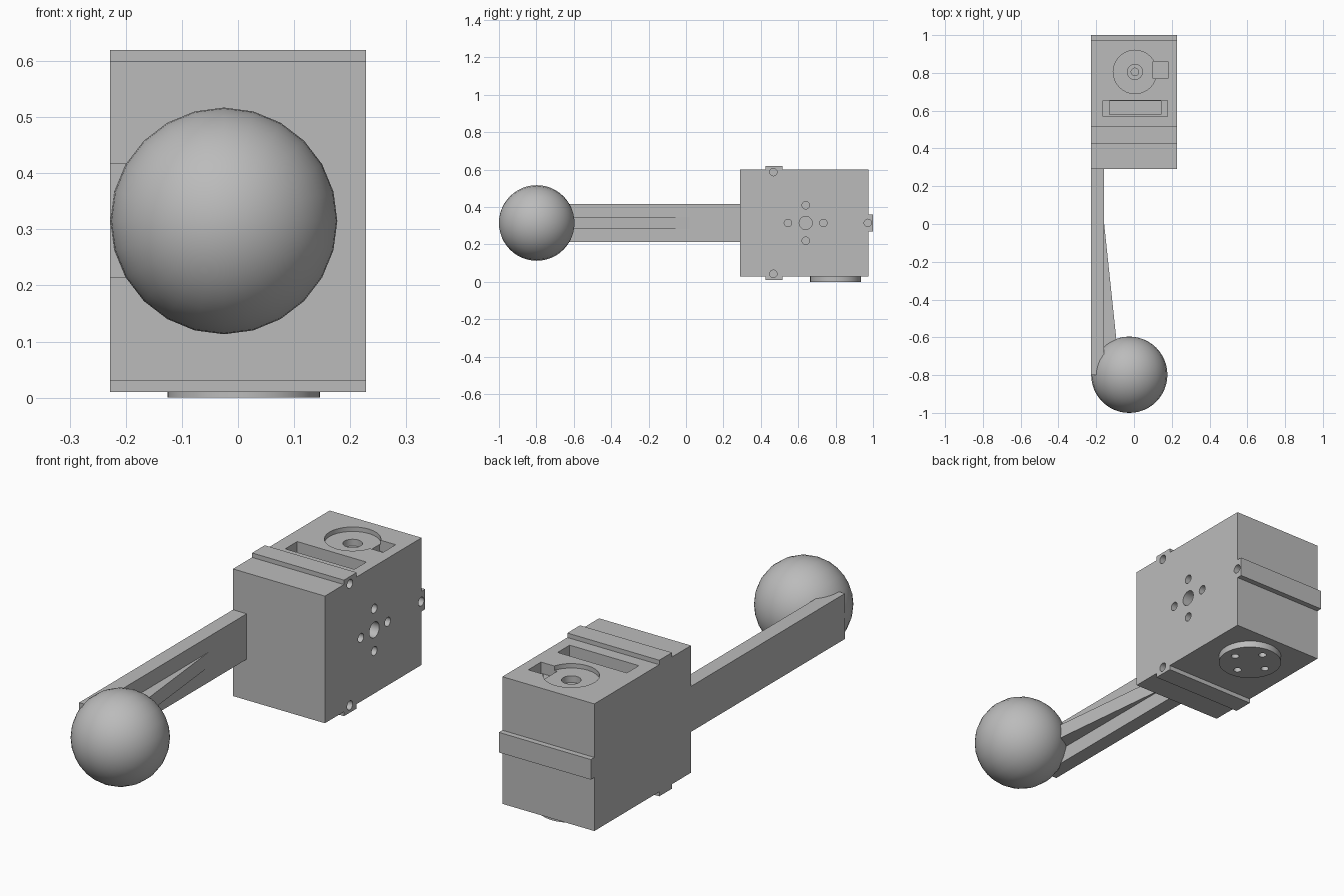
import bpy, bmesh, math
from mathutils import Matrix

old = bpy.data.objects.get("Cube")
if old:
    bpy.data.objects.remove(old, do_unlink=True)

grey = bpy.data.materials.new("plain grey")
grey.use_nodes = True
colour = (0.5, 0.5, 0.5, 1)
grey.diffuse_color = colour
grey.node_tree.nodes["Principled BSDF"].inputs["Base Color"].default_value = colour


def finish(name, bm):
    bmesh.ops.recalc_face_normals(bm, faces=bm.faces)
    mesh = bpy.data.meshes.new(name)
    bm.to_mesh(mesh)
    bm.free()
    mesh.materials.append(grey)
    ob = bpy.data.objects.new(name, mesh)
    bpy.context.collection.objects.link(ob)
    return ob


def prism(name, points, vector):
    """Extrude a flat outline along a vector."""
    bm = bmesh.new()
    face = bm.faces.new([bm.verts.new(p) for p in points])
    ext = bmesh.ops.extrude_face_region(bm, geom=[face])
    verts = [g for g in ext["geom"] if isinstance(g, bmesh.types.BMVert)]
    bmesh.ops.translate(bm, verts=verts, vec=vector)
    return finish(name, bm)


def box(name, x0, x1, y0, y1, z0, z1):
    return prism(name, [(x0, y0, z0), (x1, y0, z0), (x1, y1, z0), (x0, y1, z0)],
                 (0, 0, z1 - z0))


def cylinder(name, centre, radius, length, axis="Z", sides=32):
    bm = bmesh.new()
    turn = Matrix.Rotation(math.pi / 2, 4, "Y") if axis == "X" else Matrix()
    bmesh.ops.create_cone(bm, cap_ends=True, segments=sides, radius1=radius,
                          radius2=radius, depth=length,
                          matrix=Matrix.Translation(centre) @ turn)
    return finish(name, bm)


def cut(target, cutter):
    cutter.hide_render = True
    mod = target.modifiers.new("cut", "BOOLEAN")
    mod.operation = "DIFFERENCE"
    mod.solver = "EXACT"
    mod.object = cutter
    bpy.context.view_layer.objects.active = target
    bpy.ops.object.modifier_apply(modifier=mod.name)
    bpy.data.objects.remove(cutter, do_unlink=True)


def smooth(ob):
    bpy.ops.object.select_all(action="DESELECT")
    ob.select_set(True)
    bpy.context.view_layer.objects.active = ob
    bpy.ops.object.shade_smooth_by_angle(angle=math.radians(30))


W = 0.228            # half width of the housing
MID = 0.315          # height of the centre line
BOTTOM, TOP = 0.03, 0.6
FRONT, BACK = 0.29, 0.975

# Housing: side profile with mounting ridges on the top, bottom and back
profile = [(FRONT, BOTTOM), (0.425, BOTTOM), (0.425, 0.01), (0.515, 0.01),
           (0.515, BOTTOM), (BACK, BOTTOM), (BACK, 0.27), (1, 0.27),
           (1, 0.36), (BACK, 0.36), (BACK, TOP), (0.515, TOP),
           (0.515, 0.62), (0.425, 0.62), (0.425, TOP), (FRONT, TOP)]
housing = prism("housing", [(-W, y, z) for y, z in profile], (2 * W, 0, 0))

# Screw holes in the side, in a cross and at the ridge ends
cross = [(0.64 + 0.095 * dy, MID + 0.095 * dz)
         for dy, dz in ((1, 0), (-1, 0), (0, 1), (0, -1))]
for y, z in cross + [(0.467, 0.587), (0.467, 0.043), (0.972, MID)]:
    cut(housing, cylinder("hole_cutter", (W, y, z), 0.02, 0.12, "X", 20))
cut(housing, cylinder("hole_cutter", (W, 0.64, MID), 0.035, 0.12, "X", 24))

# Round recess on the top, with a stepped centre hole
for radius, depth in ((0.115, 0.02), (0.04, 0.05), (0.02, 0.09)):
    cut(housing, cylinder("recess_cutter", (0.005, 0.805, TOP), radius, 2 * depth))

# Rectangular pockets on the top: cable notch and stepped slot
for x0, x1, y0, y1, depth in ((0.1, 0.18, 0.77, 0.86, 0.05),
                              (-0.165, 0.178, 0.57, 0.655, 0.05),
                              (-0.13, 0.142, 0.58, 0.65, 0.065)):
    cut(housing, box("pocket_cutter", x0, x1, y0, y1, TOP - depth, TOP + 0.05))
smooth(housing)

# Turning disc under the housing, with four screw holes
disc = cylinder("output_disc", (0.01, 0.8, 0.02), 0.136, 0.04, sides=48)
for i in range(4):
    a = i * math.pi / 2
    centre = (0.01 + 0.085 * math.cos(a), 0.8 + 0.085 * math.sin(a), 0)
    cut(disc, cylinder("hole_cutter", centre, 0.017, 0.05, sides=20))
smooth(disc)

# Flat arm and its tapered stiffening rib
box("arm", -W, -0.16, -0.8, FRONT, 0.213, 0.417)
prism("arm_rib", [(-0.165, 0.02, 0.282), (-0.16, 0.02, 0.282),
                  (-0.085, -0.69, 0.282), (-0.165, -0.69, 0.282)], (0, 0, 0.066))

# Ball at the end of the arm
bm = bmesh.new()
place = Matrix.Translation((-0.025, -0.798, MID)) @ Matrix.Rotation(math.pi / 2, 4, "X")
bmesh.ops.create_uvsphere(bm, u_segments=24, v_segments=24, radius=0.202, matrix=place)
smooth(finish("ball", bm))
